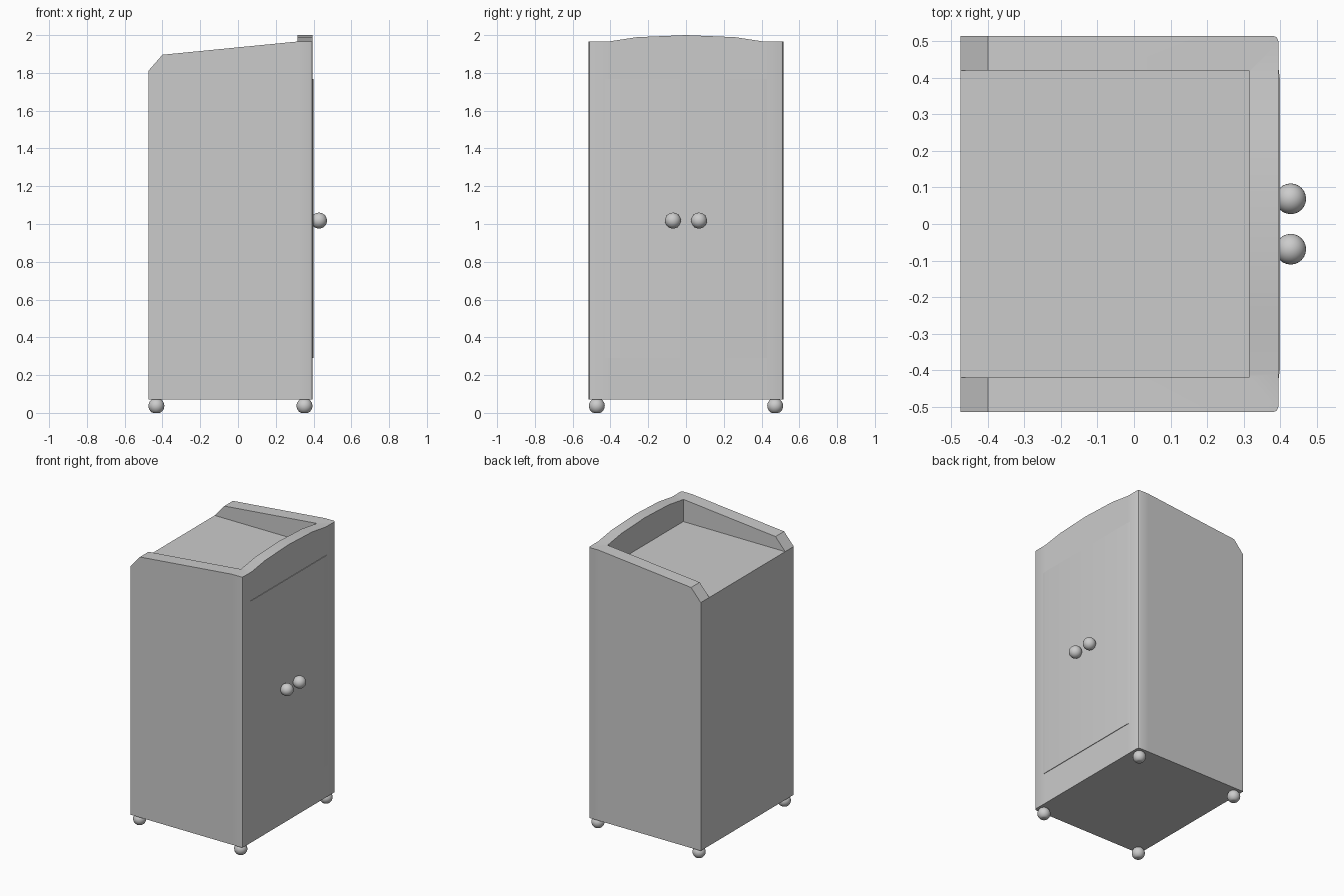
import bpy, bmesh

if "Cube" in bpy.data.objects:
    bpy.data.objects.remove(bpy.data.objects["Cube"])

FLOOR, BASE, RIM = 1.81, 0.07, 1.966


def finish(bm, name, angle=0.6):
    bmesh.ops.remove_doubles(bm, verts=bm.verts, dist=1e-5)
    bmesh.ops.recalc_face_normals(bm, faces=bm.faces)
    me = bpy.data.meshes.new(name)
    bm.to_mesh(me)
    bm.free()
    ob = bpy.data.objects.new(name, me)
    bpy.context.collection.objects.link(ob)
    bpy.ops.object.select_all(action='DESELECT')
    ob.select_set(True)
    bpy.context.view_layer.objects.active = ob
    bpy.ops.object.shade_smooth_by_angle(angle=angle)
    return ob


def ball(name, loc, r):
    # ball with its underside flattened where it rests on the ground
    bm = bmesh.new()
    bmesh.ops.create_uvsphere(bm, u_segments=24, v_segments=16, radius=r)
    for v in bm.verts:
        v.co.x += loc[0]
        v.co.y += loc[1]
        v.co.z = max(0, v.co.z + loc[2])
    return finish(bm, name)


# Cabinet: U-shaped rim stations (outer x, outer y, inner x, inner y, top z)
half = [
    (-0.475, 0.515, -0.475, 0.42, FLOOR),
    (-0.40, 0.515, -0.40, 0.42, 1.896),
    (0.315, 0.515, 0.315, 0.42, RIM),
    (0.381, 0.515, 0.315, 0.42, RIM),
    (0.391, 0.511, 0.315, 0.42, RIM),
    (0.395, 0.501, 0.315, 0.42, RIM),
    (0.395, 0.41, 0.315, 0.41, RIM),
    (0.395, 0.26, 0.315, 0.26, 1.989),
    (0.395, 0.0, 0.315, 0.0, 2.0),
]
stations = half + [(a, -b, c, -d, z) for a, b, c, d, z in reversed(half[:-1])]
bm = bmesh.new()
rows = [[bm.verts.new(p) for p in ((ox, oy, BASE), (ox, oy, z), (ix, iy, z), (ix, iy, FLOOR))]
        for ox, oy, ix, iy, z in stations]
for a, b in zip(rows, rows[1:]):
    for k in range(3):
        bm.faces.new((a[k], b[k], b[k + 1], a[k + 1]))
bm.faces.new([r[0] for r in rows])
bm.faces.new([r[3] for r in rows])
s, e = rows[0], rows[-1]
bm.faces.new((s[0], s[1], s[3], e[3], e[1], e[0]))
finish(bm, "cabinet_body")

# Thin door panel with feathered sides
bm = bmesh.new()
section = [(0.39, 0.43), (0.395, 0.43), (0.399, 0.40), (0.399, -0.40), (0.395, -0.43), (0.39, -0.43)]
face = bm.faces.new([bm.verts.new((x, y, 0.29)) for x, y in section])
ext = bmesh.ops.extrude_face_region(bm, geom=[face])
tops = [g for g in ext["geom"] if isinstance(g, bmesh.types.BMVert)]
bmesh.ops.translate(bm, verts=tops, vec=(0, 0, 1.767 - 0.29))
if not face.is_valid or len(bm.faces) < 8:
    bm.faces.new([v for v in bm.verts if v not in tops])
finish(bm, "door_panel")

# Knobs and feet, mirrored across y
for side, label in ((1, "left"), (-1, "right")):
    ball("knob_" + label, (0.429, 0.069 * side, 1.018), 0.042)
    for x, pos in ((0.352, "front"), (-0.432, "back")):
        ball(f"{pos}_foot_{label}", (x, 0.472 * side, 0.037), 0.042)
